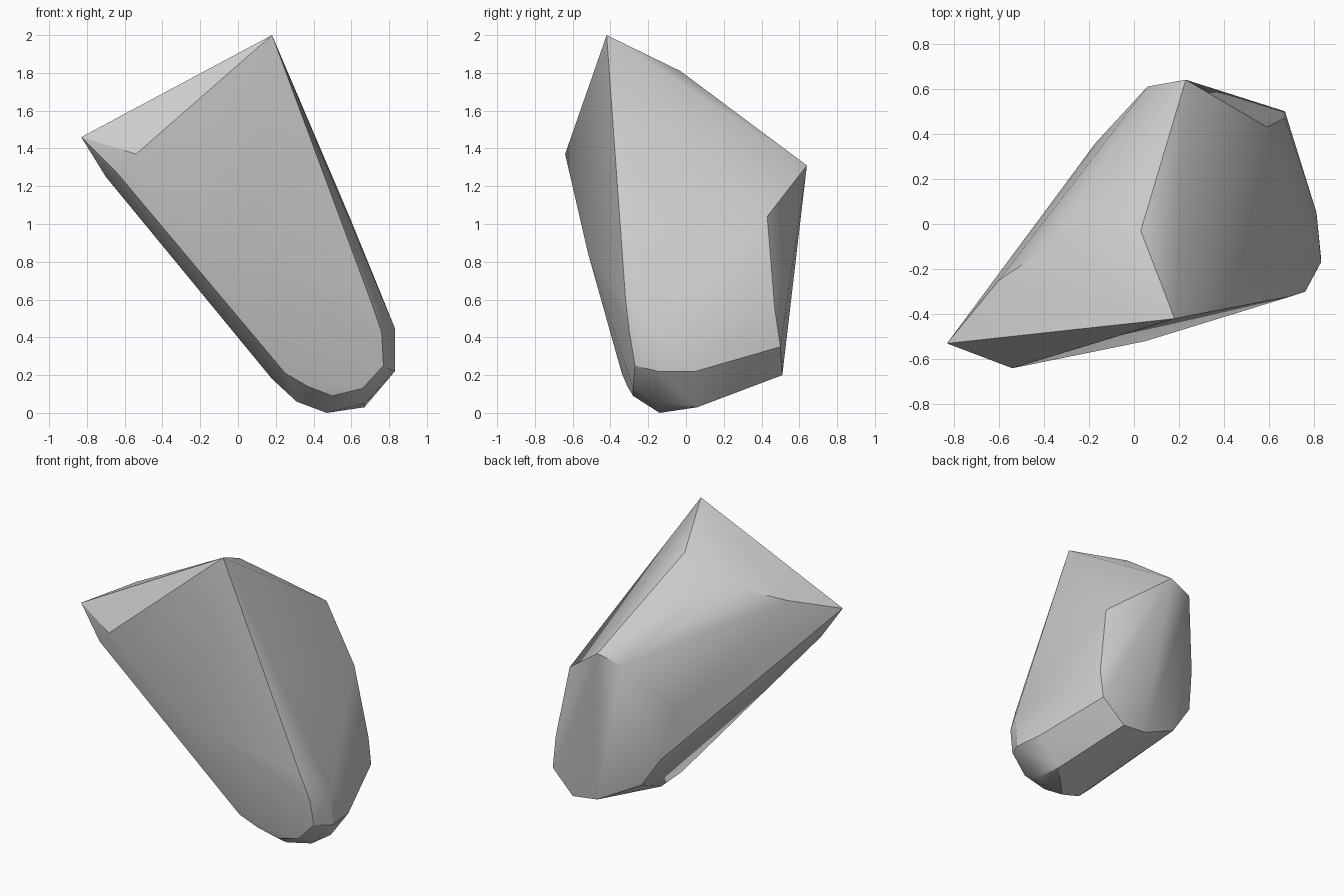
import bpy
import bmesh
import math
from mathutils import Vector

# Remove the default cube only
default_cube = bpy.data.objects.get("Cube")
if default_cube is not None:
    bpy.data.objects.remove(default_cube, do_unlink=True)


def make_material(name, colour):
    """One flat colour, shown in both the viewport and a render."""
    material = bpy.data.materials.new(name)
    material.use_nodes = True
    material.diffuse_color = colour
    shader = material.node_tree.nodes["Principled BSDF"]
    shader.inputs["Base Color"].default_value = colour
    return material


def make_hull_object(name, corner_groups, material, sharp_angle):
    """Wrap a convex skin around the corners and smooth its gentle edges."""
    bm = bmesh.new()
    for group in corner_groups:
        for corner in group:
            bm.verts.new(Vector(corner))
    hull = bmesh.ops.convex_hull(bm, input=bm.verts)
    unused = set(hull["geom_interior"]) | set(hull["geom_unused"])
    loose = [item for item in unused if isinstance(item, bmesh.types.BMVert)]
    bmesh.ops.delete(bm, geom=loose, context='VERTS')
    bmesh.ops.recalc_face_normals(bm, faces=bm.faces)

    mesh = bpy.data.meshes.new(name)
    bm.to_mesh(mesh)
    bm.free()
    mesh.materials.append(material)
    stone = bpy.data.objects.new(name, mesh)
    bpy.context.collection.objects.link(stone)

    bpy.ops.object.select_all(action='DESELECT')
    stone.select_set(True)
    bpy.context.view_layer.objects.active = stone
    bpy.ops.object.shade_smooth_by_angle(angle=sharp_angle)
    return stone


# Peak and the broken slope running down from it
peak = [(.18, -.42, 2), (.03, -.03, 1.81), (-.2, -.01, 1.7),
        (-.33, -.07, 1.65), (-.6, -.25, 1.56)]

# Pointed tip on the right, with its chipped lower corner
tip = [(-.83, -.53, 1.46), (-.54, -.64, 1.37),
       (-.64, -.6, 1.27), (-.7, -.48, 1.25)]

# Back shoulder and the rounded back edge below it
back = [(.23, .64, 1.31), (.06, .61, 1.26), (-.17, .36, .91),
        (-.1, .42, .58), (.04, .43, .37), (.33, .5, .22), (.51, .51, .2)]

# Left flank, from the back edge round to the front ridge
flank = [(.59, .43, 1.04), (.67, .47, .55), (.67, .5, .35),
         (.81, .05, .22), (.83, -.15, .22), (.83, -.17, .45),
         (.76, -.3, .43), (.77, -.27, .25), (.7, -.32, .6)]

# Slightly bulging front face and its curved lower rim
front = [(.05, -.52, .85), (.18, -.36, .31), (.25, -.34, .21),
         (.37, -.31, .14), (.5, -.28, .09), (.66, -.28, .13)]

# Narrow foot
foot = [(.47, -.14, 0), (.67, -.15, .05), (.67, .06, .03),
        (.31, -.17, .06), (.18, -.21, .18)]

stone_grey = make_material("stone grey", (.6, .6, .6, 1))
make_hull_object("leaning_rock", [peak, tip, back, flank, front, foot],
                 stone_grey, math.radians(30))
